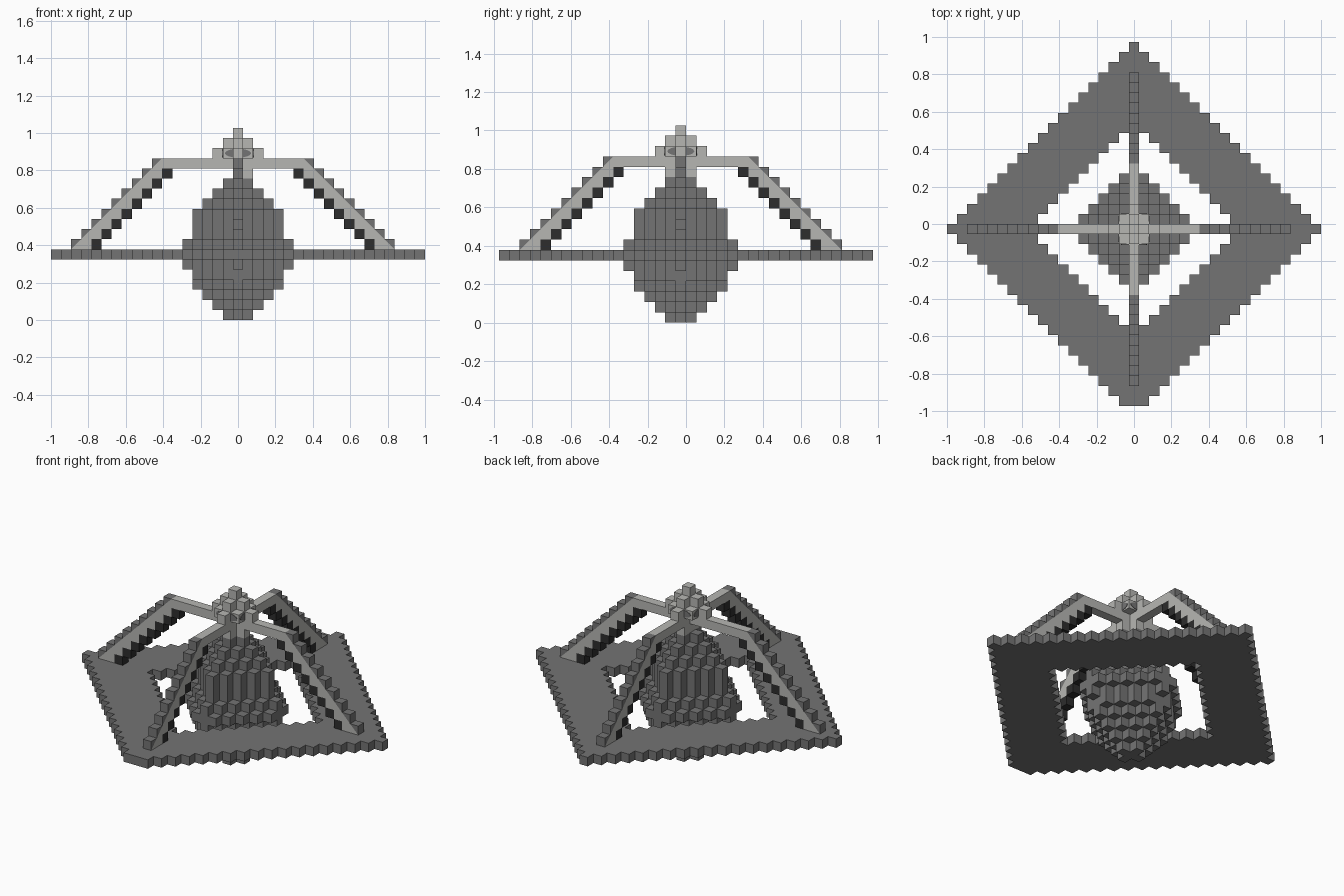
import bpy, bmesh, math
from mathutils import Vector, Matrix

cube = bpy.data.objects.get("Cube")
if cube:
    bpy.data.objects.remove(cube)

S = 2 / 37            # block size
Y0 = -S / 2           # the middle block sits half a block forward
AXES = [Vector(v) for v in ((1, 0, 0), (-1, 0, 0), (0, 1, 0), (0, -1, 0), (0, 0, 1), (0, 0, -1))]


def material(name, colour):
    m = bpy.data.materials.new(name)
    m.use_nodes = True
    m.diffuse_color = (*colour, 1)
    m.node_tree.nodes["Principled BSDF"].inputs["Base Color"].default_value = (*colour, 1)
    return m


DARK = material("mid grey", (0.175, 0.175, 0.175))
LIGHT = material("light grey", (0.47, 0.47, 0.45))
BLACK = material("charcoal", (0.026, 0.026, 0.026))
MATS = [DARK, LIGHT, BLACK]


def finish(name, bm, mats):
    me = bpy.data.meshes.new(name)
    bm.to_mesh(me)
    bm.free()
    for m in mats:
        me.materials.append(m)
    ob = bpy.data.objects.new(name, me)
    bpy.context.collection.objects.link(ob)
    return ob


def blocks(name, cells, split_side=None):
    """Skin a dict {(i, j, k): material slot}; split_side is the strut's run axis."""
    bm = bmesh.new()
    corners = {}

    def vert(p):
        key = tuple(round(c * 2) for c in p)
        if key not in corners:
            corners[key] = bm.verts.new((p.x * S, p.y * S + Y0, (p.z + 0.5) * S))
        return corners[key]

    def face(vs, n, slot):
        f = bm.faces.new(vs)
        f.normal_update()
        if f.normal.dot(n) < 0:
            f.normal_flip()
        f.material_index = slot

    for cell, slot in cells.items():
        c = Vector(cell)
        for n in AXES:
            if tuple(int(v) for v in c + n) in cells:
                continue
            u = Vector((n.y, n.z, n.x))
            w = n.cross(u)
            pts = [c + (n + a * u + b * w) / 2 for a, b in ((-1, -1), (1, -1), (1, 1), (-1, 1))]
            across = split_side is not None and n.z == 0 and n[split_side] == 0
            if across and slot == 0:
                # outer strut blocks show a diagonal colour change on their sides
                pts.sort(key=lambda p: abs(p[split_side]) + p.z)
                vs = [vert(p) for p in pts]
                face(vs[:3], n, 1)
                face(vs[1:], n, 0)
            else:
                face([vert(p) for p in pts], n, slot)
    return finish(name, bm, MATS)


def diamond(r, k, limit=99, slot=0):
    return {(i, j, k): slot for i in range(-r, r + 1) for j in range(-r, r + 1)
            if abs(i) + abs(j) <= r and max(abs(i), abs(j)) <= limit}


# Flat diamond platform with a diamond opening
opening = diamond(10, 6)
platform = {c: s for c, s in diamond(18, 6).items() if c not in opening and c[1] > -18}
blocks("platform", platform)

# Hanging core: (diamond radius, width limit) for each layer, bottom up
layers = [(1, 1), (2, 2), (3, 3), (4, 4), (5, 4), (5, 5), (6, 5), (5, 5),
          (4, 4), (4, 4), (4, 4), (3, 3), (2, 2), (1, 1)]
core = {}
for k, (r, limit) in enumerate(layers):
    core.update(diamond(r, k, limit))
blocks("hanging_core", core)

# Light cross beams and stepped hub
hub = {(i, 0, 15): 1 for i in range(-7, 7)}
hub.update({(0, j, 15): 1 for j in range(-6, 7)})
hub.update({(i, j, 14): 1 for i, j in ((0, 0), (1, 0), (0, 1), (0, -1))})
for r, k in ((2, 16), (1, 17), (0, 18)):
    hub.update(diamond(r, k, slot=1))
blocks("hub_and_beams", hub)

# Sloping struts: outer, middle and inner diagonal rows of blocks
for name, axis, sign, shift in (("left_strut", 0, 1, 0), ("right_strut", 0, -1, 1),
                                ("back_strut", 1, 1, 0), ("front_strut", 1, -1, 0)):
    cells = {}
    for slot, total, top in ((0, 22, 15), (1, 21, 14), (2, 20, 14)):
        for k in range(7, top + 1):
            run = sign * (total - k + shift)
            cells[(run, 0, k) if axis == 0 else (0, run, k)] = slot
    blocks(name, cells, axis)

# Dark oval marks on the four faces of the hub
for n, name in enumerate(("front", "left", "back", "right")):
    bm = bmesh.new()
    bmesh.ops.create_cone(bm, cap_ends=True, segments=16, radius1=1, radius2=1, depth=0.006,
                          matrix=Matrix.Rotation(math.pi / 2, 4, 'X'))
    bmesh.ops.scale(bm, vec=(0.07, 1, 0.024), verts=bm.verts)
    place = (Matrix.Translation((0, Y0, 16.5 * S)) @ Matrix.Rotation(n * math.pi / 2, 4, 'Z')
             @ Matrix.Translation((0, -1.5 * S, 0)))
    bmesh.ops.transform(bm, matrix=place, verts=bm.verts)
    finish(name + "_hub_mark", bm, [DARK])
